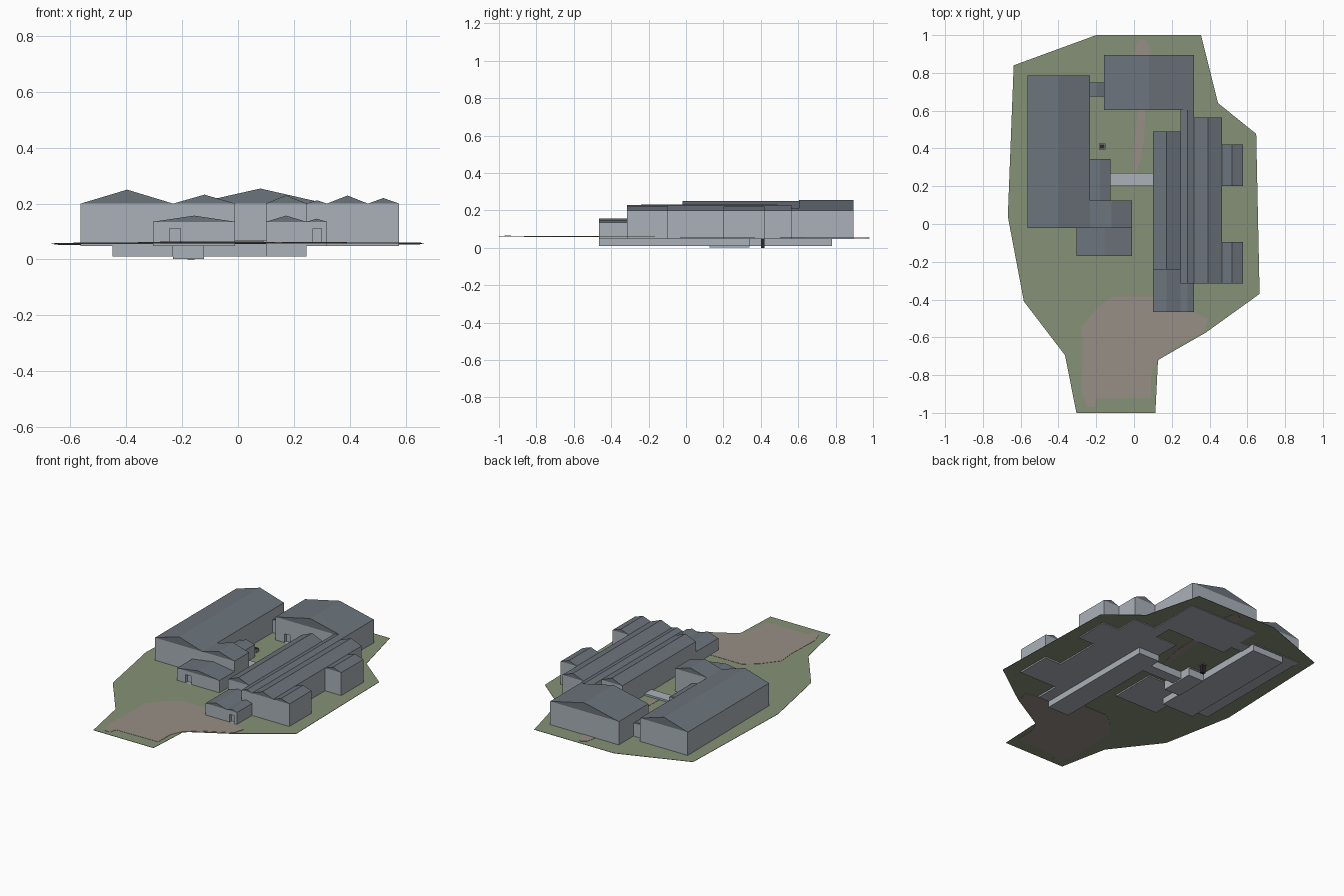
import bpy, bmesh

cube = bpy.data.objects.get("Cube")
if cube:
    bpy.data.objects.remove(cube, do_unlink=True)


def material(name, srgb):
    col = [c ** 2.2 for c in srgb] + [1]
    m = bpy.data.materials.new(name)
    m.use_nodes = True
    m.diffuse_color = col
    bsdf = next(n for n in m.node_tree.nodes if n.type == 'BSDF_PRINCIPLED')
    bsdf.inputs["Base Color"].default_value = col
    bsdf.inputs["Roughness"].default_value = 0.9
    return m


WALL = material("pale grey wall", (.66, .69, .72))
ROOF = material("slate roof", (.42, .45, .48))
GRASS = material("dull green grass", (.52, .565, .46))
PAVING = material("warm grey paving", (.585, .555, .52))
DARK = material("dark shaft", (.18, .18, .2))

FLOOR = 0.048
EAVE, LOW = 0.2, 0.135


def ground_z(y):
    return 0.058 - 0.005 * y


def finish(bm, name, *mats):
    bmesh.ops.recalc_face_normals(bm, faces=bm.faces)
    mesh = bpy.data.meshes.new(name)
    bm.to_mesh(mesh)
    bm.free()
    ob = bpy.data.objects.new(name, mesh)
    bpy.context.collection.objects.link(ob)
    for m in mats:
        mesh.materials.append(m)
    return ob


def extrude(bm, verts, vec, mat=0):
    """Closed solid from one outline swept along a vector."""
    face = bm.faces.new([bm.verts.new(v) for v in verts])
    ret = bmesh.ops.extrude_face_region(bm, geom=[face], use_keep_orig=True)
    new = [g for g in ret["geom"] if isinstance(g, bmesh.types.BMVert)]
    bmesh.ops.translate(bm, vec=vec, verts=new)
    for f in {f for v in new for f in v.link_faces} | {face}:
        f.material_index = mat


def box(name, x0, x1, y0, y1, z0, z1, mat=WALL):
    bm = bmesh.new()
    extrude(bm, [(x0, y0, z0), (x1, y0, z0), (x1, y1, z0), (x0, y1, z0)],
            (0, 0, z1 - z0))
    return finish(bm, name, mat)


def hall(name, x0, x1, y0, y1, eave, ridge_x, ridge_z):
    """Walled block with a pitched roof running front to back."""
    bm = bmesh.new()
    extrude(bm, [(x0, y0, FLOOR), (x1, y0, FLOOR), (x1, y0, eave),
                 (ridge_x, y0, ridge_z), (x0, y0, eave)], (0, y1 - y0, 0))
    # Everything above the eaves is roof
    geom = bm.verts[:] + bm.edges[:] + bm.faces[:]
    bmesh.ops.bisect_plane(bm, geom=geom, plane_co=(0, 0, eave),
                           plane_no=(0, 0, 1))
    for f in bm.faces:
        f.material_index = int(f.calc_center_median().z > eave + 0.001)
    return finish(bm, name, WALL, ROOF)


def sheet(name, outline, top, bottom, mat):
    """Thin layer that follows the slight fall of the land."""
    bm = bmesh.new()
    extrude(bm, [(x, y, ground_z(y) + bottom) for x, y in outline],
            (0, 0, top - bottom))
    return finish(bm, name, mat)


def doorway(building, x0, x1, y, height):
    cutter = box(building.name + "_door_cutter", x0, x1, y - .02, y + .02,
                 ground_z(y), height)
    cutter.hide_render = True
    cutter.hide_set(True)
    mod = building.modifiers.new("doorway", 'BOOLEAN')
    mod.operation = 'DIFFERENCE'
    mod.solver = 'EXACT'
    mod.object = cutter


# Land and paving
sheet("ground", [(-.2, 1), (.355, 1), (.445, .64), (.647, .477), (.665, -.37),
                 (.38, -.575), (.127, -.72), (.113, -1), (-.305, -1),
                 (-.365, -.695), (-.583, -.41), (-.668, .04), (-.637, .84)],
      0, -.002, GRASS)
sheet("forecourt", [(-.12, -.385), (.13, -.385), (.17, -.45), (.32, -.47),
                    (.39, -.5), (.37, -.57), (.2, -.66), (.12, -.73),
                    (.09, -.8), (.09, -.92), (-.2, -.925), (-.21, -.97),
                    (-.25, -.97), (-.28, -.88), (-.27, -.65), (-.28, -.55),
                    (-.2, -.45)], .0015, -.0035, PAVING)
sheet("courtyard_path", [(.02, .61), (.06, .61), (.055, .45), (.03, .33),
                         (.01, .27), (-.005, .27), (0, .4)],
      .0015, -.0035, PAVING)
sheet("rear_path", [(.0, .89), (.09, .89), (.075, .96), (.045, .98),
                    (.015, .96)], .0015, -.0035, PAVING)

# West side
hall("west_hall", -.563, -.232, -.02, .787, EAVE, -.397, .25)
hall("west_annex", -.232, -.01, -.02, .125, EAVE, -.12, .232)
hall("courtyard_annex", -.232, -.125, .125, .345, LOW, -.18, .15)
entrance = hall("west_entrance", -.305, -.01, -.17, -.02, LOW, -.157, .157)
doorway(entrance, -.245, -.205, -.17, .11)

# North hall and its link
north = hall("north_hall", -.16, .317, .603, .895, EAVE, .08, .254)
doorway(north, -.1, -.06, .603, .11)
hall("link", -.232, -.16, .675, .75, LOW, -.196, .146)

# East range: parallel pitched roofs
hall("east_inner_range", .1, .245, -.24, .49, EAVE, .172, .23)
hall("east_corridor", .245, .318, -.315, .603, EAVE, .282, .212)
hall("east_outer_range", .318, .465, -.315, .563, EAVE, .392, .229)
for label, y in (("front", -.315), ("rear", .2)):
    hall("east_wing_" + label, .465, .577, y, y + .22, EAVE, .52, .22)
hall("east_porch", .1, .245, -.465, -.24, LOW, .172, .157)
lobby = hall("east_lobby", .245, .318, -.465, -.315, LOW, .282, .146)
doorway(lobby, .268, .298, -.465, .11)

# Cellars hanging below the ground, joined by a flat-topped passage
box("west_cellar", -.45, -.232, -.02, .78, .01, .055)
box("annex_cellar", -.232, -.122, .125, .34, .002, .055)
box("east_cellar", .1, .245, -.465, .34, .01, .055)
box("passage", -.125, .1, .2, .27, .01, .068)

# Courtyard shaft
box("shaft_rim", -.185, -.15, .395, .425, 0.05, .075, PAVING)
box("shaft_opening", -.18, -.155, .4, .42, 0.07, .077, DARK)
box("shaft_foot", -.18, -.155, .4, .42, 0, .05, DARK)
